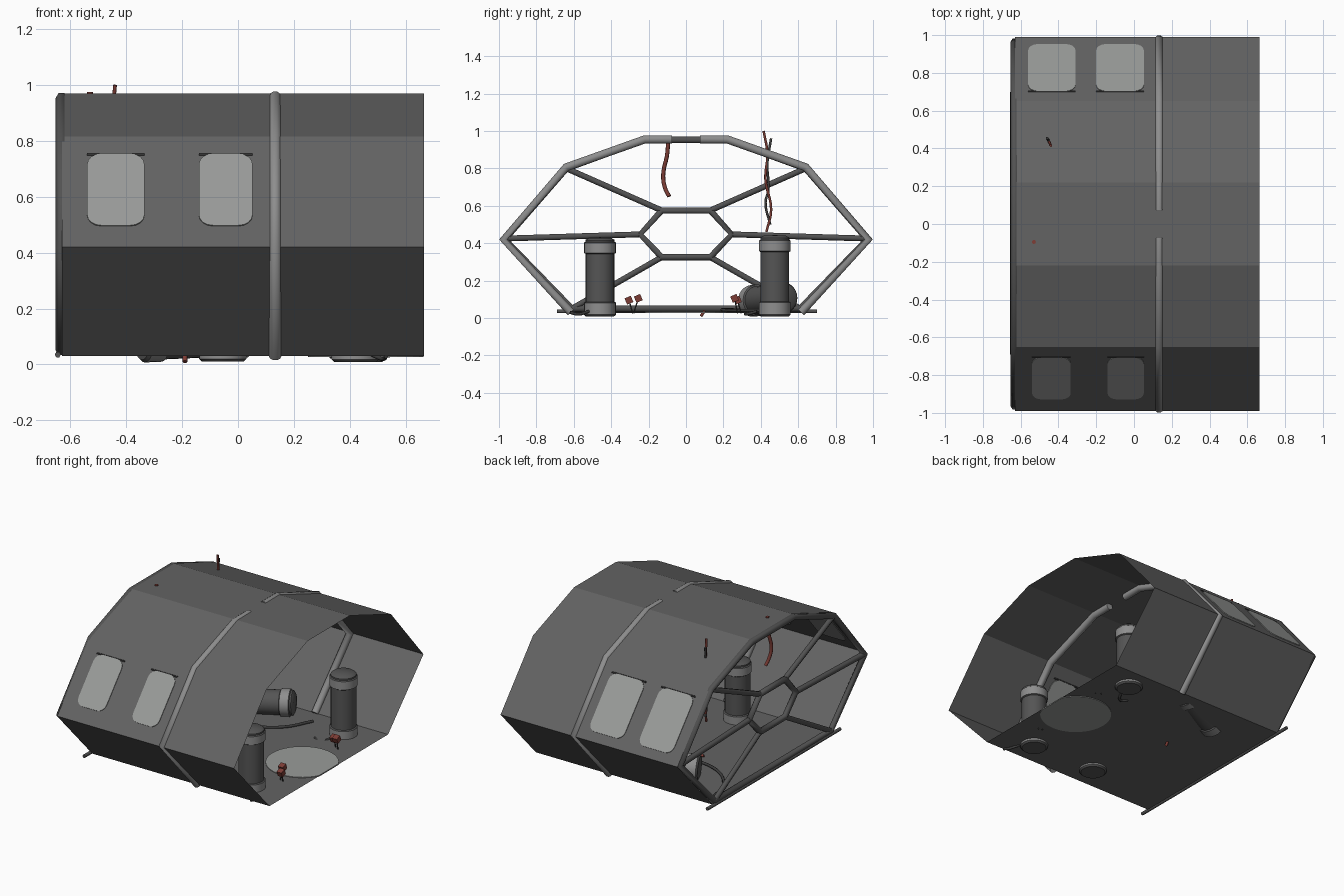
import bpy, bmesh, math
from mathutils import Vector, Matrix

if "Cube" in bpy.data.objects:
    bpy.data.objects.remove(bpy.data.objects["Cube"])


def mat(name, c):
    m = bpy.data.materials.new(name)
    m.diffuse_color = (*c, 1)
    m.use_nodes = True
    m.node_tree.nodes["Principled BSDF"].inputs["Base Color"].default_value = m.diffuse_color
    return m


HULL = mat("hull_grey", (0.125, 0.125, 0.125))
GLASS = mat("pale_glass", (0.32, 0.33, 0.32))
RIB = mat("light_grey", (0.27, 0.27, 0.27))
FRAME = mat("frame_grey", (0.085, 0.085, 0.085))
CAN = mat("canister_grey", (0.09, 0.09, 0.09))
DARK = mat("cable_dark", (0.045, 0.045, 0.045))
RED = mat("wire_red", (0.2, 0.045, 0.035))


def add(name, bm, mats, smooth=False):
    me = bpy.data.meshes.new(name)
    bm.to_mesh(me)
    bm.free()
    for m in mats:
        me.materials.append(m)
    ob = bpy.data.objects.new(name, me)
    bpy.context.collection.objects.link(ob)
    if smooth:
        bpy.ops.object.select_all(action='DESELECT')
        ob.select_set(True)
        bpy.context.view_layer.objects.active = ob
        bpy.ops.object.shade_smooth_by_angle(angle=math.radians(40))
    return ob


def tube(name, pts, r, m, closed=False, curvy=False, res=3):
    cu = bpy.data.curves.new(name, 'CURVE')
    cu.dimensions = '3D'
    cu.bevel_depth = r
    cu.bevel_resolution = res
    cu.use_fill_caps = True
    if curvy:
        s = cu.splines.new('BEZIER')
        s.bezier_points.add(len(pts) - 1)
        for b, p in zip(s.bezier_points, pts):
            b.co = p
            b.handle_left_type = b.handle_right_type = 'AUTO'
        s.resolution_u = 6
    else:
        s = cu.splines.new('POLY')
        s.points.add(len(pts) - 1)
        for b, p in zip(s.points, pts):
            b.co = (*p, 1)
        s.use_cyclic_u = closed
    cu.materials.append(m)
    ob = bpy.data.objects.new(name, cu)
    bpy.context.collection.objects.link(ob)
    bpy.ops.object.select_all(action='DESELECT')
    ob.select_set(True)
    bpy.context.view_layer.objects.active = ob
    bpy.ops.object.convert(target='MESH')
    return ob


def plate(name, pts, normal, thick, m):
    bm = bmesh.new()
    off = Vector(normal).normalized() * thick / 2
    f = bm.faces.new([bm.verts.new(Vector(p) - off) for p in pts])
    ext = bmesh.ops.extrude_face_region(bm, geom=[f])
    bmesh.ops.translate(bm, vec=off * 2,
                        verts=[v for v in ext['geom'] if isinstance(v, bmesh.types.BMVert)])
    if not f.is_valid or len(bm.faces) < len(pts) + 2:
        bm.faces.new([v for v in bm.verts][:len(pts)])
    bmesh.ops.recalc_face_normals(bm, faces=bm.faces)
    return add(name, bm, [m])


# hull: open-ended sheet with an eight-sided section
half = [(0.62, 0.03), (0.99, 0.42), (0.65, 0.815), (0.22, 0.97)]
section = half + [(-y, z) for y, z in reversed(half)]
X0, X1 = -0.63, 0.665
bm = bmesh.new()
a = [bm.verts.new((X0, y, z)) for y, z in section]
b = [bm.verts.new((X1, y, z)) for y, z in section]
for i in range(8):
    j = (i + 1) % 8
    bm.faces.new((a[i], a[j], b[j], b[i]))
bmesh.ops.recalc_face_normals(bm, faces=bm.faces)
add("hull", bm, [HULL])

# side windows on the upper slanted walls
lo, hi = Vector((0, 0.99, 0.42)), Vector((0, 0.65, 0.815))


def window(name, x0, x1, side, t0, t1):
    r, pts = 0.05, []
    L = (hi - lo).length
    v0, v1 = t0 * L, t1 * L
    corners = [(x1 - r, v1 - r, 0), (x0 + r, v1 - r, 90), (x0 + r, v0 + r, 180), (x1 - r, v0 + r, 270)]
    for cx, cv, ang in corners:
        for k in range(5):
            t = math.radians(ang + k * 22.5)
            p = lo + (hi - lo) * ((cv + r * math.sin(t)) / L)
            pts.append((cx + r * math.cos(t), side * p.y, p.z))
    plate(name, pts, (0, side * 0.395, 0.34), 0.009, GLASS)
    top = lo + (hi - lo) * t1
    tube(name + "_top_seam", [(x0, side * top.y, top.z), (x1, side * top.y, top.z)], 0.005, DARK, res=1)


window("front_window_a", -0.54, -0.335, -1, 0.19, 0.84)
window("front_window_b", -0.14, 0.052, -1, 0.19, 0.84)
window("back_window_a", -0.56, -0.31, 1, 0.12, 0.85)
window("back_window_b", -0.20, 0.052, 1, 0.12, 0.85)

# round floor panel, trimmed at the open edge
plate("floor_panel", [(min(0.47 + 0.22 * math.cos(math.tau * k / 40), 0.664),
                       0.22 * math.sin(math.tau * k / 40), 0.03) for k in range(40)],
      (0, 0, 1), 0.008, GLASS)

# hull ribs, one on each side with a gap at the top
for s, n in ((1, "back_rib"), (-1, "front_rib")):
    tube(n, [(0.133, s * y, z) for y, z in
             [(0.615, 0.03), (0.977, 0.42), (0.64, 0.806), (0.22, 0.955), (0.075, 0.955)]], 0.023, RIB)

# spoked nose frame on the left end
XF = -0.632
ring = [(0.61, 0.05), (0.965, 0.42), (0.64, 0.80), (0.22, 0.953)]
ring += [(-y, z) for y, z in reversed(ring)]
tube("nose_outer_ring", [(XF, y, z) for y, z in ring], 0.021, FRAME, closed=True, res=1)
hexa = [(0.13, 0.575), (0.245, 0.447), (0.13, 0.325), (-0.13, 0.325), (-0.245, 0.447), (-0.13, 0.575)]
tube("nose_inner_ring", [(XF, y, z) for y, z in hexa], 0.021, FRAME, closed=True, res=1)
for (y0, z0), (y1, z1) in zip(hexa[:3], [(0.64, 0.80), (0.96, 0.425), (0.61, 0.05)]):
    for s in (1, -1):
        tube("nose_spoke", [(XF, s * y0, z0), (XF, s * y1, z1)], 0.018, FRAME, res=1)
tube("nose_sill", [(-0.645, -0.69, 0.035), (-0.645, 0.70, 0.035)], 0.011, FRAME, res=1)


# canisters: lathed body with lighter bands
def canister(name, M):
    prof = [(0.0, 0.0), (0.075, 0.0), (0.085, 0.01), (0.085, 0.075), (0.077, 0.08), (0.077, 0.345),
            (0.085, 0.35), (0.085, 0.405), (0.078, 0.41), (0.078, 0.42), (0.06, 0.432), (0.0, 0.435)]
    bm = bmesh.new()
    vs = [bm.verts.new((r, 0, z)) for r, z in prof]
    es = [bm.edges.new(p) for p in zip(vs, vs[1:])]
    bmesh.ops.spin(bm, geom=vs + es, cent=(0, 0, 0), axis=(0, 0, 1), angle=math.tau, steps=24)
    bmesh.ops.remove_doubles(bm, verts=bm.verts, dist=1e-4)
    bmesh.ops.recalc_face_normals(bm, faces=bm.faces)
    for f in bm.faces:
        z = f.calc_center_median().z
        f.material_index = 1 if 0.045 > z > 0.03 or 0.35 < z < 0.405 else 0
    bmesh.ops.transform(bm, matrix=M, verts=bm.verts)
    add(name, bm, [CAN, RIB], True)


canister("canister_back_right", Matrix.Translation((0.44, 0.475, 0.008)))
canister("canister_front_right", Matrix.Translation((0.42, -0.46, 0.008)) @ Matrix.Diagonal((1, 1, 0.97, 1)))
canister("canister_front_left", Matrix.Translation((-0.055, -0.46, 0.01)) @ Matrix.Diagonal((1, 1, 0.97, 1)))
d = Vector((0.91, 0.41, 0.04)).normalized()
canister("canister_fallen", Matrix.Translation(Vector((-0.15, 0.44, 0.1)) - d * 0.215)
         @ d.to_track_quat('Z', 'Y').to_matrix().to_4x4())

# loose cable on the floor
tube("floor_cable", [(0.2, 0.5, 0.04), (0.1, 0.33, 0.04), (-0.05, 0.24, 0.04), (-0.3, 0.2, 0.045),
                     (-0.53, 0.36, 0.04), (-0.58, 0.55, 0.04)], 0.009, DARK, curvy=True, res=2)
tube("back_cable_end", [(0.42, 0.38, 0.035), (0.38, 0.32, 0.02), (0.33, 0.33, 0.03)], 0.008, DARK, curvy=True, res=2)
tube("front_cable_end", [(0.48, -0.52, 0.035), (0.52, -0.58, 0.02), (0.53, -0.62, 0.03)], 0.008, DARK, curvy=True, res=2)

# red plugs on thin stems
for i, (x, y, lean) in enumerate([(0.54, 0.275, -0.015), (0.51, 0.295, -0.02),
                                  (0.505, -0.28, 0.025), (0.53, -0.285, -0.02)]):
    top = Vector((x, y + lean, 0.105 - 0.01 * (i % 2)))
    tube("plug_stem", [(x, y, 0.025), top], 0.004, DARK, res=1)
    bm = bmesh.new()
    bmesh.ops.create_cube(bm, size=0.036, matrix=Matrix.Translation(top) @ Matrix.Rotation(0.4, 4, 'X'))
    add("plug_head", bm, [RED])

# hanging wires
tube("ceiling_wire", [(-0.53, -0.095, 0.975), (-0.53, -0.1, 0.88), (-0.54, -0.122, 0.76),
                      (-0.53, -0.11, 0.69), (-0.52, -0.09, 0.65)], 0.011, RED, curvy=True, res=2)
tube("long_wire_red", [(-0.44, 0.415, 1.0), (-0.45, 0.435, 0.88), (-0.45, 0.425, 0.74),
                       (-0.46, 0.455, 0.58), (-0.45, 0.43, 0.46)], 0.007, RED, curvy=True, res=2)
tube("long_wire_dark", [(-0.46, 0.455, 0.96), (-0.45, 0.435, 0.83), (-0.46, 0.44, 0.68),
                        (-0.45, 0.425, 0.62), (-0.46, 0.45, 0.5)], 0.007, DARK, curvy=True, res=2)
tube("under_wire", [(-0.19, 0.1, 0.04), (-0.19, 0.08, 0.009)], 0.009, RED, res=1)
